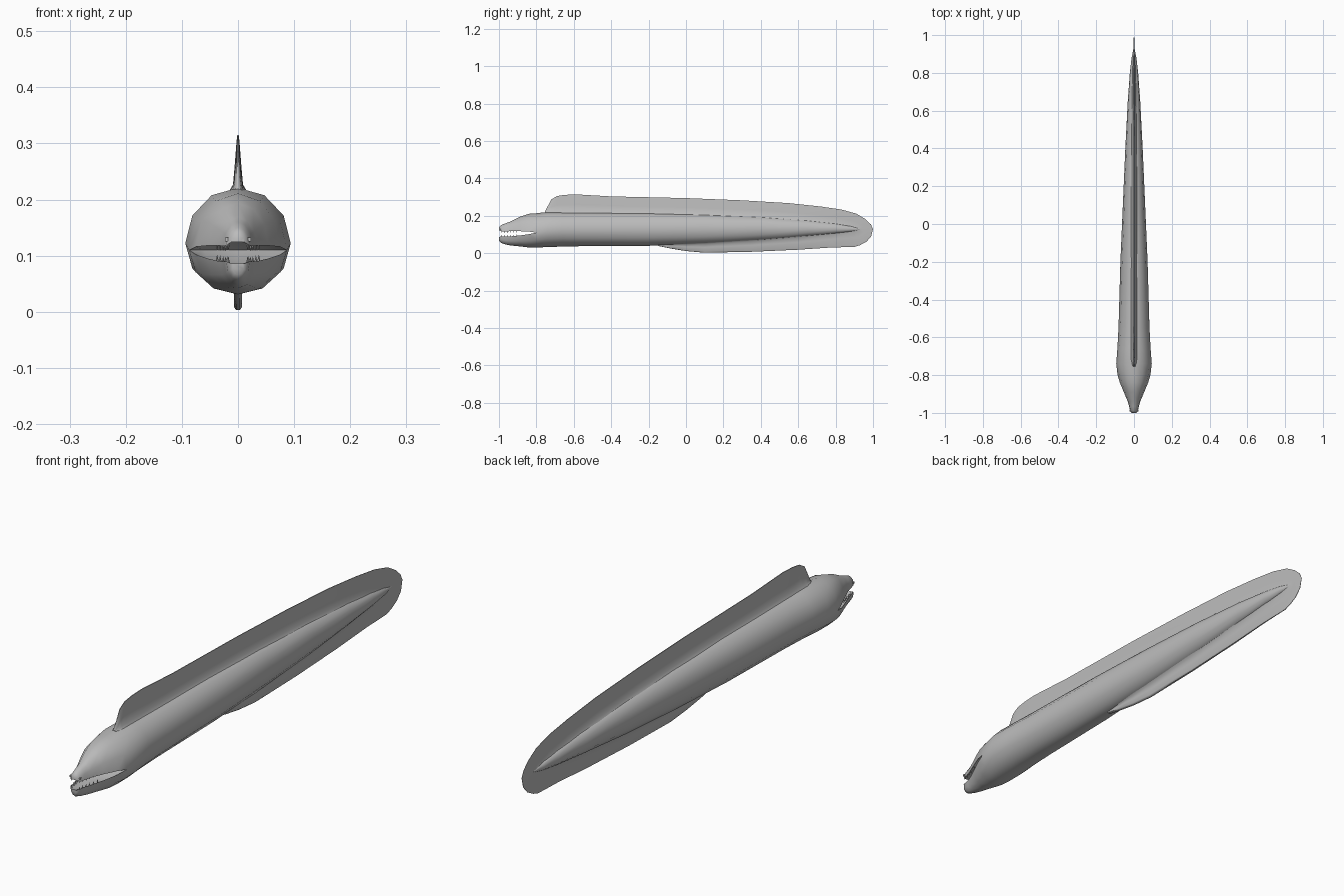
import bpy, bmesh
from math import sin, cos, pi, exp
from mathutils import Vector

cube = bpy.data.objects.get("Cube")
if cube:
    bpy.data.objects.remove(cube, do_unlink=True)

grey = bpy.data.materials.new("eel grey")
grey.use_nodes = True
COLOUR = (0.5, 0.5, 0.5, 1)
grey.diffuse_color = COLOUR
grey.node_tree.nodes["Principled BSDF"].inputs["Base Color"].default_value = COLOUR


def finish(bm, name, angle):
    bmesh.ops.remove_doubles(bm, verts=bm.verts, dist=0.0002)
    bmesh.ops.recalc_face_normals(bm, faces=bm.faces)
    mesh = bpy.data.meshes.new(name)
    bm.to_mesh(mesh)
    bm.free()
    obj = bpy.data.objects.new(name, mesh)
    bpy.context.collection.objects.link(obj)
    mesh.materials.append(grey)
    bpy.ops.object.select_all(action='DESELECT')
    obj.select_set(True)
    bpy.context.view_layer.objects.active = obj
    bpy.ops.object.shade_smooth_by_angle(angle=angle)
    return obj


def loft(bm, rings, cap_start=False, cap_end=False):
    loops = [[bm.verts.new(p) for p in ring] for ring in rings]
    for a, b in zip(loops, loops[1:]):
        for i in range(len(a)):
            j = (i + 1) % len(a)
            bm.faces.new((a[i], a[j], b[j], b[i]))
    if cap_start:
        bm.faces.new(loops[0])
    if cap_end:
        bm.faces.new(loops[-1])


def lerp_table(table, y):
    for a, b in zip(table, table[1:]):
        if y <= b[0]:
            t = max(0, (y - a[0]) / (b[0] - a[0]))
            return [p + (q - p) * t for p, q in zip(a, b)]
    return list(table[-1])


def arc(y, w, mid, end):
    return [Vector((w * cos(k * pi / 6), y, mid + (end - mid) * sin(k * pi / 6)))
            for k in range(7)]


# Body stations: y, half width, top, middle, bottom
BODY = [(-.8, .087, .214, .11, .031), (-.74, .094, .221, .122, .033),
        (-.66, .088, .221, .125, .036), (-.55, .082, .22, .125, .038),
        (-.2, .072, .217, .125, .04), (.1, .059, .21, .127, .05),
        (.4, .046, .197, .13, .068), (.65, .033, .178, .13, .09),
        (.8, .022, .16, .13, .105), (.88, .013, .146, .129, .115),
        (.93, .003, .132, .128, .125)]
# Jaw stations: y, half width, outer height, lip height
UPPER = [(-1, .012, .14, .124), (-.99, .021, .15, .118), (-.965, .026, .16, .117),
         (-.94, .033, .169, .118), (-.89, .054, .194, .118), (-.84, .075, .211, .116),
         (-.8, .087, .214, .11)]
LOWER = [(-1, .012, .066, .086), (-.99, .021, .056, .09), (-.965, .025, .047, .09),
         (-.94, .033, .042, .09), (-.89, .054, .037, .095), (-.84, .075, .031, .102),
         (-.8, .087, .031, .11)]

# Body and jaws in one skin
bm = bmesh.new()
loft(bm, [arc(y, w, mid, top) + arc(y, w, mid, low)[-2:0:-1]
          for y, w, top, mid, low in BODY], cap_end=True)
for jaw in (UPPER, LOWER):
    rings = []
    for y, w, outer, lip in jaw:
        hollow = 0 if y in (-1, -.8) else (outer - lip) * .2
        mouth = [Vector((w * k, y, lip + hollow)) for k in (-.7, 0, .7)]
        rings.append(arc(y, w, lip, outer) + mouth)
    loft(bm, rings, cap_start=True)
finish(bm, "eel_body", 1.1)

# Continuous fin: along the back, around the tail, under the belly
BACK = [(-.755, .222), (-.74, .25), (-.72, .288), (-.69, .306), (-.65, .312), (-.59, .315),
        (-.4, .304), (0, .295), (.3, .283), (.55, .268), (.72, .25), (.83, .234), (.91, .212),
        (.96, .182), (.988, .155), (1, .13)]
BELLY = [(.99, .09), (.965, .062), (.93, .043), (.9, .034), (.78, .031), (.6, .019), (.35, .008),
         (.1, .003), (0, .012), (-.08, .025), (-.15, .039)]
sections = []
for outline, side, tip in ((BACK, 2, .0025), (BELLY, 4, .007)):
    for y, z in outline:
        station = lerp_table(BODY, min(y, .92))
        foot = Vector((0, station[0], station[side] + (-.006 if side == 2 else .006)))
        edge = Vector((0, y, z))
        taper = min(1, .15 + station[1] / .05)
        dent = 1 - .75 * exp(-((y + .68) / .025) ** 2)
        half = []
        for f, thick in ((0, .016), (.12, .009), (.45, .006 * dent), (.9, tip), (1, tip * .5)):
            half.append(foot.lerp(edge, f) + Vector((thick * taper, 0, 0)))
        mirrored = [Vector((-p.x, p.y, p.z)) for p in reversed(half)]
        sections.append(half + mirrored)
bm = bmesh.new()
loft(bm, sections, cap_start=True, cap_end=True)
finish(bm, "fin", 1.0)

# Teeth along both lips
bm = bmesh.new()
for jaw, up in ((UPPER, -1), (LOWER, 1)):
    for k in range(6):
        y = -.988 + k * .016
        _, w, _, lip = lerp_table(jaw, y)
        for s in (-1, 1):
            base = Vector((s * w * .8, y, lip))
            tip = bm.verts.new(base + Vector((0, 0, up * .009)))
            foot = [bm.verts.new(base + Vector((.003 * cos(a * pi / 2), .003 * sin(a * pi / 2),
                                                -up * .004))) for a in range(4)]
            bm.faces.new(foot)
            for i in range(4):
                bm.faces.new((foot[i], foot[(i + 1) % 4], tip))
finish(bm, "teeth", .5)

# Nostril bumps on the snout
bm = bmesh.new()
for s in (-1, 1):
    made = bmesh.ops.create_cube(bm, size=.007)
    bmesh.ops.translate(bm, verts=made["verts"], vec=(s * .02, -.988, .129))
finish(bm, "nostrils", .5)
